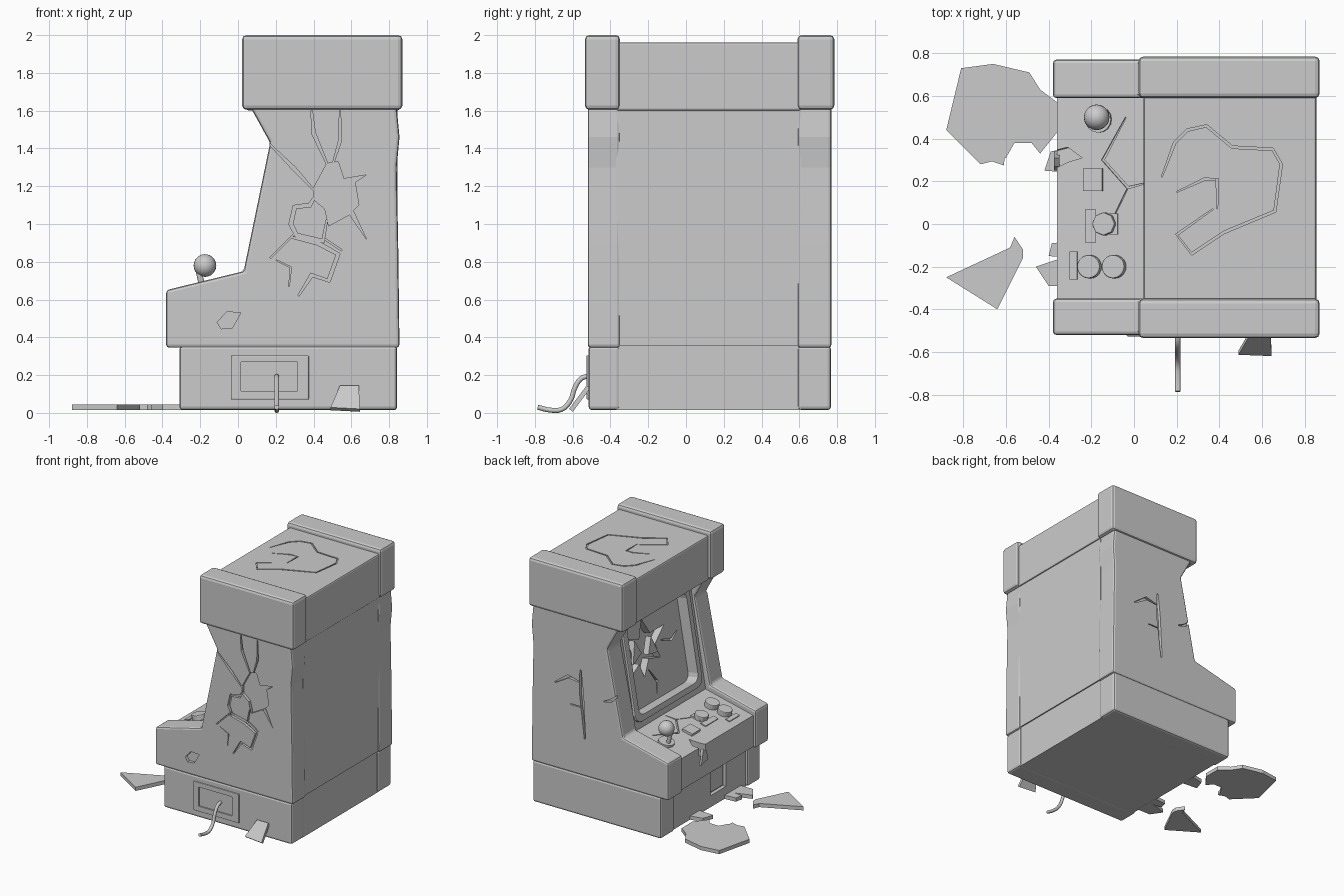
import bpy, bmesh, math
from mathutils import Matrix, Vector


def frame(u, v, origin=(0, 0, 0)):
    u, v = Vector(u).normalized(), Vector(v).normalized()
    m = Matrix((u, v, u.cross(v))).transposed().to_4x4()
    m.translation = origin
    return m


FLOOR = Matrix.Identity(4)
SIDE = frame((1, 0, 0), (0, 0, 1))                               # local z is -y
FRONT = frame((0, -1, 0), (0, 0, 1))                             # local z is -x
SCREEN = frame((0, -1, 0), (0.15, 0, 0.88), (0.07, 0, 0.72))     # tilted display plane
PANEL = frame((0, -1, 0), (0.43, 0, 0.10), (-0.36, 0, 0.61))     # sloping control plane


def prism(name, pts, lo, hi, mat=FLOOR, bevel=0.0):
    """Extrude a 2D outline along the local z of a plane."""
    bm = bmesh.new()
    f = bm.faces.new([bm.verts.new(mat @ Vector((p[0], p[1], lo))) for p in pts])
    ext = bmesh.ops.extrude_face_region(bm, geom=[f])
    step = mat.to_3x3() @ Vector((0, 0, hi - lo))
    bmesh.ops.translate(bm, vec=step, verts=[v for v in ext['geom'] if isinstance(v, bmesh.types.BMVert)])
    bmesh.ops.recalc_face_normals(bm, faces=bm.faces)
    me = bpy.data.meshes.new(name)
    bm.to_mesh(me)
    bm.free()
    ob = bpy.data.objects.new(name, me)
    bpy.context.collection.objects.link(ob)
    if bevel:
        m = ob.modifiers.new("bevel", 'BEVEL')
        m.width, m.segments, m.limit_method = bevel, 2, 'ANGLE'
        apply(ob, m)
    return ob


def apply(ob, m):
    bpy.context.view_layer.objects.active = ob
    bpy.ops.object.modifier_apply(modifier=m.name)


def cut(ob, pts, lo, hi, mat):
    cutter = prism("cutter", pts, lo, hi, mat)
    m = ob.modifiers.new("cut", 'BOOLEAN')
    m.operation, m.solver, m.object = 'DIFFERENCE', 'EXACT', cutter
    apply(ob, m)
    bpy.data.objects.remove(cutter)


def crack(path, w):
    """Outline of a strip along a path, narrowing to its ends."""
    p = [Vector(q) for q in path]
    left, right = [], []
    for i, q in enumerate(p):
        d = (p[min(i + 1, len(p) - 1)] - p[max(i - 1, 0)]).normalized()
        h = w / 2 * (0.35 if i in (0, len(p) - 1) else 1)
        n = Vector((-d.y, d.x)) * h
        left.append(q + n)
        right.append(q - n)
    return left + right[::-1]


def rect(x0, x1, y0, y1):
    return [(x0, y0), (x1, y0), (x1, y1), (x0, y1)]


def rounded(x0, x1, y0, y1, r):
    pts = []
    for cx, cy, a in ((x1 - r, y1 - r, 0), (x0 + r, y1 - r, 90), (x0 + r, y0 + r, 180), (x1 - r, y0 + r, 270)):
        pts += [(cx + r * math.cos(math.radians(a + t)), cy + r * math.sin(math.radians(a + t))) for t in (0, 30, 60, 90)]
    return pts


def disc(x, y, r, n):
    """Circle on the control plane given in world x and y."""
    return [(-y + r * math.cos(2 * math.pi * i / n), (x + 0.36) * 1.027 + r * math.sin(2 * math.pi * i / n)) for i in range(n)]


# Side walls: base, shaped body and header block on each side
BODY = [(-0.38, 0.345), (-0.38, 0.65), (0.03, 0.75), (0.17, 1.43), (0.065, 1.62),
        (0.84, 1.62), (0.855, 1.46), (0.84, 1.3), (0.848, 0.9), (0.855, 0.345)]
walls = []
for side, y0, y1, s in (("right", -0.52, -0.35, -1), ("left", 0.59, 0.77, 1)):
    prism(side + "_wall_base", rect(-0.31, 0.843, 0.015, 0.355), -y1 + (0.002 if s > 0 else 0), -y0 - (0.004 if s < 0 else 0), SIDE, 0.018)
    walls.append(prism(side + "_wall", BODY, -y1, -y0, SIDE, 0.016))
    grow = 0.015
    prism(side + "_header", rect(0.022, 0.87, 1.605, 2.0), -y1 - (grow if s > 0 else 0), -y0 + (grow if s < 0 else 0), SIDE, 0.022)
right_wall, left_wall = walls

# Damage on the right wall: broken-out hole, loose tiles and cracks
hole = [(0.40, 1.19), (0.47, 1.32), (0.53, 1.33), (0.56, 1.24), (0.68, 1.26), (0.62, 1.22), (0.64, 1.1), (0.61, 1.07),
        (0.68, 0.92), (0.59, 1.05), (0.48, 0.99), (0.46, 1.08), (0.40, 1.13)]
cut(right_wall, hole, 0.495, 0.7, SIDE)
cut(right_wall, [(-0.11, 0.48), (-0.06, 0.535), (0.015, 0.53), (-0.03, 0.45), (-0.09, 0.445)], 0.495, 0.7, SIDE)
for path, w in (
        ([(0.39, 1.6), (0.40, 1.48), (0.48, 1.3)], 0.02), ([(0.54, 1.6), (0.54, 1.44), (0.5, 1.31)], 0.016),
        ([(0.16, 1.43), (0.3, 1.29), (0.41, 1.17)], 0.02),
        ([(0.41, 1.15), (0.38, 1.1), (0.30, 1.09), (0.28, 1.0), (0.31, 0.94), (0.45, 0.91), (0.47, 1.02)], 0.022),
        ([(0.3, 0.95), (0.17, 0.82)], 0.02), ([(0.46, 0.92), (0.55, 0.86)], 0.02),
        ([(0.28, 0.93), (0.42, 0.9), (0.53, 0.84), (0.48, 0.7), (0.39, 0.73), (0.32, 0.62)], 0.022),
        ([(0.2, 0.81), (0.28, 0.77), (0.27, 0.67)], 0.008)):
    cut(right_wall, crack(path, w), 0.498, 0.7, SIDE)

# Cracks on the left wall
for path, w in (([(0.41, 1.2), (0.4, 1.0), (0.37, 0.65)], 0.035), ([(0.64, 1.04), (0.52, 1.12), (0.42, 1.1)], 0.025),
                ([(0.5, 0.9), (0.39, 0.9)], 0.022), ([(0.05, 1.1), (0.14, 1.02), (0.2, 1.0)], 0.022)):
    cut(left_wall, crack(path, w), -0.9, -0.745, SIDE)

# Centre: base, body and header between the walls
base = prism("centre_base", rect(-0.29, 0.835, 0.016, 0.36), -0.61, 0.37, SIDE)
cut(base, rect(-0.1, 0.1, 0.11, 0.3), 0.26, 0.4, FRONT)
prism("front_coin_slot_cover", rect(-0.085, 0.085, 0.125, 0.285), 0.25, 0.275, FRONT)
body = prism("centre_body", [(-0.36, 0.355), (-0.36, 0.61), (0.07, 0.71), (0.07, 0.72), (0.22, 1.61), (0.845, 1.61), (0.845, 0.355)],
             -0.61, 0.37, SIDE)
header = prism("centre_header", rect(0.045, 0.855, 1.6, 1.962), -0.61, 0.37, SIDE, 0.012)

# Dented top surface
for path in ([(0.13, 0.22), (0.19, 0.38), (0.25, 0.44), (0.34, 0.46), (0.46, 0.36), (0.65, 0.35), (0.69, 0.28),
              (0.66, 0.06), (0.42, -0.04), (0.27, -0.14), (0.2, -0.05), (0.37, 0.07)],
             [(0.2, 0.15), (0.33, 0.21), (0.39, 0.21), (0.39, 0.07)]):
    cut(header, crack(path, 0.012), 1.952, 2.1, FLOOR)

# Screen: raised rim, recessed display and smashed glass
rim = prism("screen_rim", rounded(-0.55, 0.31, 0.04, 0.85, 0.07), -0.02, 0.02, SCREEN, 0.008)
opening = rounded(-0.50, 0.26, 0.09, 0.80, 0.06)
for ob in (rim, body):
    cut(ob, opening, -0.07, 0.3, SCREEN)
cut(body, [(-0.42, 0.36), (-0.30, 0.42), (-0.26, 0.30), (-0.18, 0.42), (-0.04, 0.38), (-0.08, 0.5), (0.06, 0.6),
           (-0.12, 0.6), (-0.2, 0.74), (-0.26, 0.6), (-0.42, 0.66), (-0.36, 0.5)], -0.13, 0.1, SCREEN)
for path in ([(-0.38, 0.42), (-0.46, 0.3)], [(-0.2, 0.34), (-0.12, 0.22), (-0.14, 0.13)], [(0.0, 0.5), (0.12, 0.46), (0.2, 0.5)]):
    cut(body, crack(path, 0.02), -0.09, 0.1, SCREEN)
for i, tri in enumerate(([(-0.4, 0.45), (-0.28, 0.5), (-0.34, 0.62)], [(-0.2, 0.46), (-0.08, 0.44), (-0.14, 0.58)])):
    prism("glass_shard_%d" % i, tri, -0.10, -0.05, SCREEN)

# Broken edge and cracks on the control panel
cut(body, [(-0.34, -0.03), (-0.36, 0.05), (-0.31, 0.12), (-0.29, 0.05), (-0.25, -0.03)], -0.07, 0.1, PANEL)
for path in ([(-0.5, 0.33), (-0.3, 0.22), (-0.17, 0.34), (-0.19, 0.42)], [(-0.17, 0.34), (-0.05, 0.28)]):
    cut(body, crack(path, 0.014), -0.012, 0.1, PANEL)
prism("hanging_shard", [(-0.34, 0.47), (-0.25, 0.49), (-0.27, 0.56), (-0.31, 0.59)], 0.35, 0.375, FRONT)

# Control panel buttons and plates
for i, (x, y, r, n) in enumerate(((-0.205, -0.2, 0.055, 20), (-0.09, -0.2, 0.055, 20), (-0.135, 0.0, 0.055, 8))):
    prism("button_%d" % i, disc(x, y, r, n), -0.01, 0.04, PANEL, 0.006)
for i, (x0, x1, y0, y1, h) in enumerate(((-0.235, -0.145, 0.155, 0.26, 0.02), (-0.225, -0.18, -0.09, 0.07, 0.008),
                                         (-0.30, -0.265, -0.26, -0.13, 0.008), (-0.16, -0.075, -0.05, 0.05, 0.012))):
    prism("control_plate_%d" % i, rect(-y1, -y0, x0 * 1.027 + 0.37, x1 * 1.027 + 0.37), -0.01, h, PANEL)

# Joystick
prism("joystick_collar", disc(-0.165, 0.49, 0.062, 16), -0.01, 0.018, PANEL)
prism("joystick_stem", disc(-0.185, 0.495, 0.016, 12), 0, 0.12, PANEL)
bpy.ops.mesh.primitive_uv_sphere_add(segments=20, ring_count=12, radius=0.06, location=(-0.175, 0.5, 0.78))
bpy.context.object.name = "joystick_ball"
bpy.ops.object.shade_smooth_by_angle()

# Side service hatch with a torn cable
hatch = prism("service_hatch", rect(-0.035, 0.375, 0.07, 0.305), 0.505, 0.527, SIDE, 0.006)
cut(hatch, rect(0.015, 0.315, 0.115, 0.27), 0.517, 0.6, SIDE)
cu = bpy.data.curves.new("cable", 'CURVE')
cu.dimensions, cu.bevel_depth, cu.bevel_resolution, cu.use_fill_caps = '3D', 0.013, 2, True
cu.resolution_u = 4
path = [(-0.49, 0.195), (-0.55, 0.185), (-0.585, 0.14), (-0.615, 0.06), (-0.66, 0.018), (-0.72, 0.015), (-0.785, 0.03)]
sp = cu.splines.new('BEZIER')
sp.bezier_points.add(len(path) - 1)
for b, (y, z) in zip(sp.bezier_points, path):
    b.co = (0.205, y, z)
    b.handle_left_type = b.handle_right_type = 'AUTO'
bpy.context.collection.objects.link(bpy.data.objects.new("cable", cu))

# Broken pieces on the floor
DEBRIS = {
    "large_fragment": [(-0.88, 0.44), (-0.81, 0.73), (-0.66, 0.75), (-0.49, 0.71), (-0.44, 0.63), (-0.36, 0.57), (-0.36, 0.43),
                       (-0.44, 0.33), (-0.48, 0.38), (-0.56, 0.38), (-0.6, 0.31), (-0.72, 0.28)],
    "pointed_fragment": [(-0.88, -0.25), (-0.58, -0.11), (-0.56, -0.06), (-0.52, -0.12), (-0.52, -0.16), (-0.64, -0.4)],
    "small_fragment_a": [(-0.42, 0.25), (-0.39, 0.34), (-0.29, 0.36), (-0.29, 0.24)],
    "small_fragment_b": [(-0.46, -0.2), (-0.28, -0.14), (-0.28, -0.29), (-0.4, -0.29)],
    "small_fragment_c": [(-0.4, -0.15), (-0.385, -0.09), (-0.28, -0.08), (-0.28, -0.16)],
    "small_fragment_d": [(-0.67, 0.295), (-0.61, 0.275), (-0.605, 0.32), (-0.64, 0.32)]}
for name, pts in DEBRIS.items():
    prism(name, pts, 0.015, 0.045, FLOOR)
LEAN = frame((1, 0, 0), (0, 0.09, 0.12), (0, -0.615, 0.018))
prism("leaning_fragment", [(0.49, 0.01), (0.54, 0.155), (0.64, 0.155), (0.645, 0)], -0.02, 0.005, LEAN)
